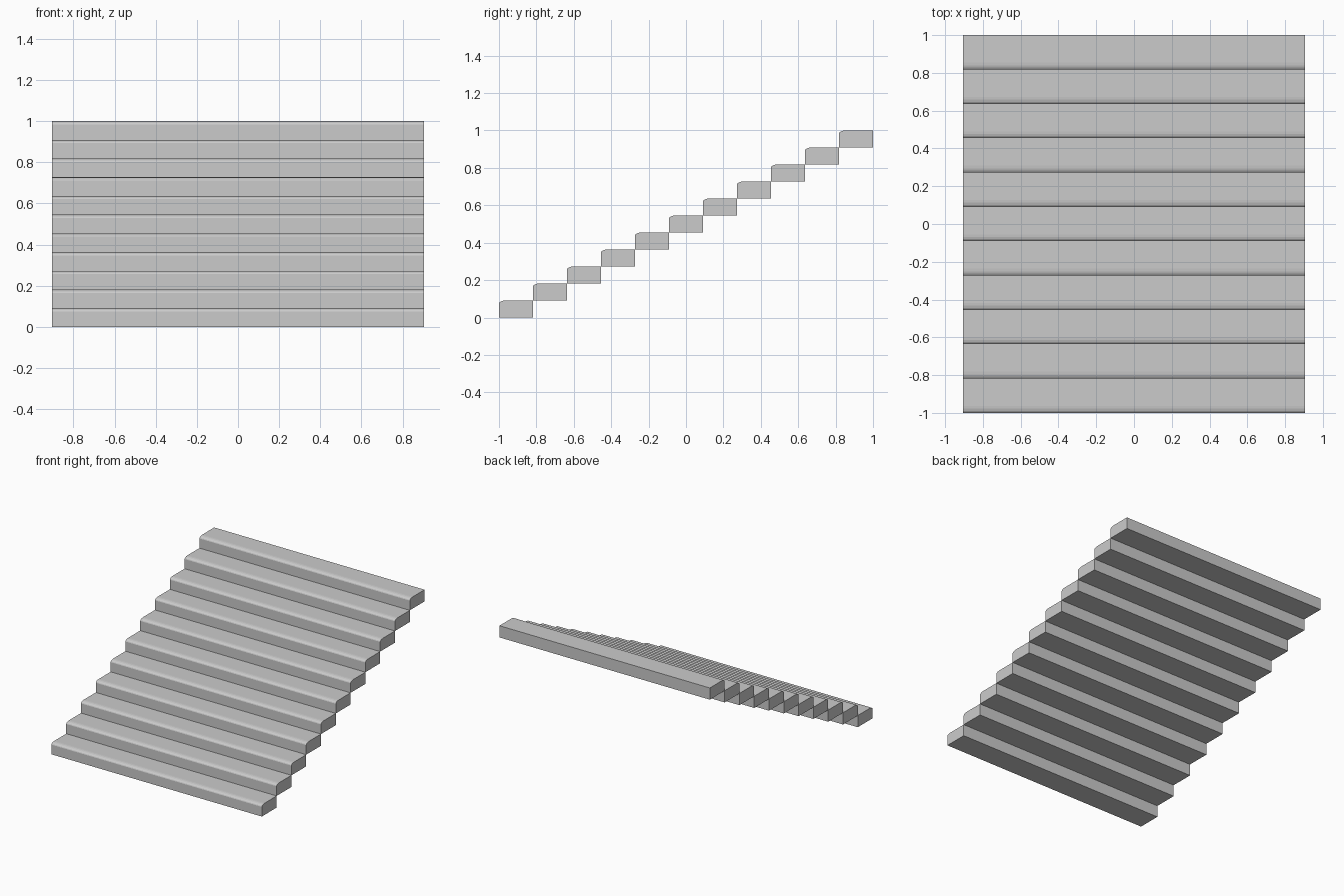
import bpy, bmesh
from math import sin, cos, pi

if "Cube" in bpy.data.objects:
    bpy.data.objects.remove(bpy.data.objects["Cube"])

COUNT = 11
DEPTH, RISE = 2 / COUNT, 1 / COUNT
HALF_W = 0.905
NOSE_Y, NOSE_Z, SEGS = 0.036, 0.016, 4


# Side profile (y, z) of one step: block with a softly rounded front top edge
def step_profile():
    nose = []
    for i in range(SEGS + 1):
        a = pi / 2 * i / SEGS
        nose.append((NOSE_Y * (1 - cos(a)), RISE - NOSE_Z * (1 - sin(a))))
    return [(0, 0)] + nose + [(DEPTH, RISE), (DEPTH, 0)]


def make_step_mesh():
    bm = bmesh.new()
    face = bm.faces.new([bm.verts.new((-HALF_W, y, z)) for y, z in step_profile()])
    ext = bmesh.ops.extrude_face_region(bm, geom=[face])
    moved = [v for v in ext["geom"] if isinstance(v, bmesh.types.BMVert)]
    bmesh.ops.translate(bm, verts=moved, vec=(2 * HALF_W, 0, 0))
    bmesh.ops.recalc_face_normals(bm, faces=bm.faces)
    mesh = bpy.data.meshes.new("step")
    bm.to_mesh(mesh)
    bm.free()
    return mesh


# Flight of identical steps climbing to the back
step_mesh = make_step_mesh()
for i in range(COUNT):
    step = bpy.data.objects.new(f"step_{i + 1}", step_mesh)
    step.location = (0, -1 + i * DEPTH, i * RISE)
    bpy.context.collection.objects.link(step)
